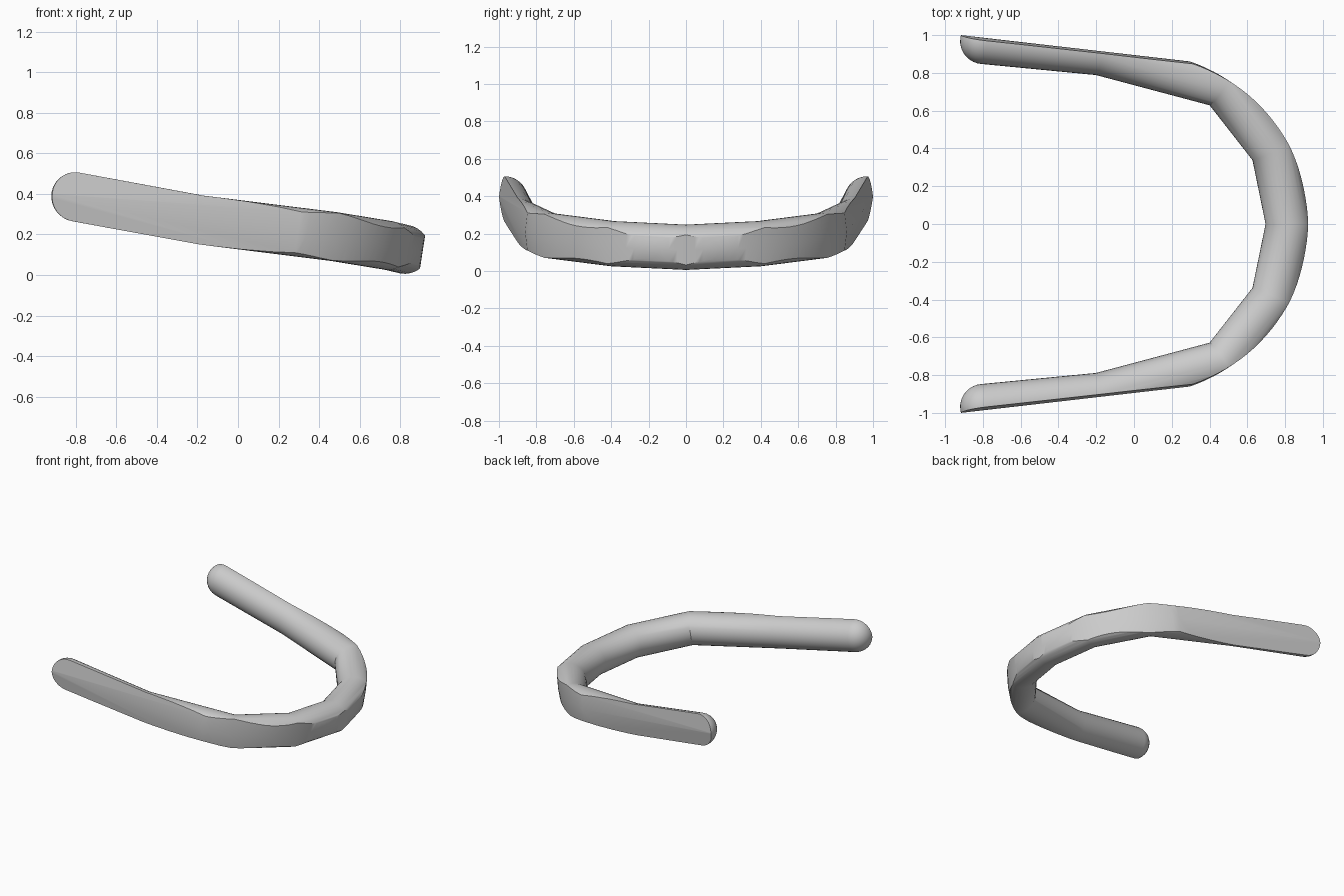
import bpy, math
from mathutils import Vector

cube = bpy.data.objects.get("Cube")
if cube:
    bpy.data.objects.remove(cube, do_unlink=True)

R = 0.121            # tube radius
SIDES = 32
UP = Vector((0.155, 0, 1)).normalized()

gray = bpy.data.materials.new("plain gray")
gray.use_nodes = True
color = (0.6, 0.6, 0.6, 1)
gray.diffuse_color = color
gray.node_tree.nodes["Principled BSDF"].inputs["Base Color"].default_value = color


def loft(name, rings):
    """Closed skin over rings of equal length, with capped ends."""
    n = len(rings[0])
    verts = [p for ring in rings for p in ring]
    faces = [list(range(n))[::-1], [len(verts) - n + i for i in range(n)]]
    for k in range(len(rings) - 1):
        for i in range(n):
            j = (i + 1) % n
            faces.append([k * n + i, k * n + j, k * n + n + j, k * n + n + i])
    mesh = bpy.data.meshes.new(name)
    mesh.from_pydata(verts, [], faces)
    mesh.materials.append(gray)
    obj = bpy.data.objects.new(name, mesh)
    bpy.context.collection.objects.link(obj)
    # consistent outward normals
    bpy.context.view_layer.objects.active = obj
    obj.select_set(True)
    bpy.ops.object.mode_set(mode='EDIT')
    bpy.ops.mesh.select_all(action='SELECT')
    bpy.ops.mesh.normals_make_consistent(inside=False)
    bpy.ops.object.mode_set(mode='OBJECT')
    return obj


# Centre line of one arm, mirrored into a full arch
half = [Vector(p) for p in ((-0.80, 0.968, 0.385), (-0.18, 0.908, 0.271),
                            (0.47, 0.735, 0.19), (0.74, 0.39, 0.146))]
path = half + [Vector((0.82, 0, 0.127))]
path += [Vector((p.x, -p.y, p.z)) for p in reversed(half)]


def ring(centre, side, radius):
    return [centre + (side * math.cos(a) + UP * math.sin(a)) * radius
            for a in (2 * math.pi * i / SIDES for i in range(SIDES))]


def side_of(d):
    return UP.cross(d).normalized()


def dome(centre, direction):
    """Rings of a rounded end, from the tube to the tip."""
    return [ring(centre + direction * R * math.sin(t), side_of(direction), R * math.cos(t))
            for t in (math.radians(a) for a in range(10, 90, 11))]


# Round tube with mitred bends and domed ends
dirs = [(b - a).normalized() for a, b in zip(path, path[1:])]
rings = []
for i, p in enumerate(path):
    a, b = dirs[max(i - 1, 0)], dirs[min(i, len(dirs) - 1)]
    na, nb = side_of(a), side_of(b)
    mid = (na + nb).normalized()
    rings.append(ring(p, mid / mid.dot(na), R))
start = [[r[(SIDES // 2 - i) % SIDES] for i in range(SIDES)] for r in dome(path[0], -dirs[0])]
band = loft("band", start[::-1] + rings + dome(path[-1], dirs[-1]))

# Smooth arch that trims the outer side of the tube, slightly narrower above and below
arc = [(0.91 * math.cos(t), 0.91 * math.sin(t))
       for t in (math.radians(71 - 142 * i / 48) for i in range(49))]
outline = [(-1.1, 1.021)] + arc + [(-1.1, -1.021)]
layers = []
for s in (-0.3, 0, 0.3):
    squeeze = 1 - 0.14 * abs(s)
    layers.append([Vector((x, y * squeeze, 0.255 - 0.155 * x)) + UP * s for x, y in outline])
trimmer = loft("outer_trimmer", layers)
trimmer.hide_render = True

cut = band.modifiers.new("trim", 'BOOLEAN')
cut.operation = 'INTERSECT'
cut.solver = 'EXACT'
cut.object = trimmer

bpy.ops.object.select_all(action='DESELECT')
band.select_set(True)
bpy.context.view_layer.objects.active = band
bpy.ops.object.modifier_apply(modifier=cut.name)
bpy.data.objects.remove(trimmer, do_unlink=True)
bpy.ops.object.shade_smooth_by_angle(angle=math.radians(30))
